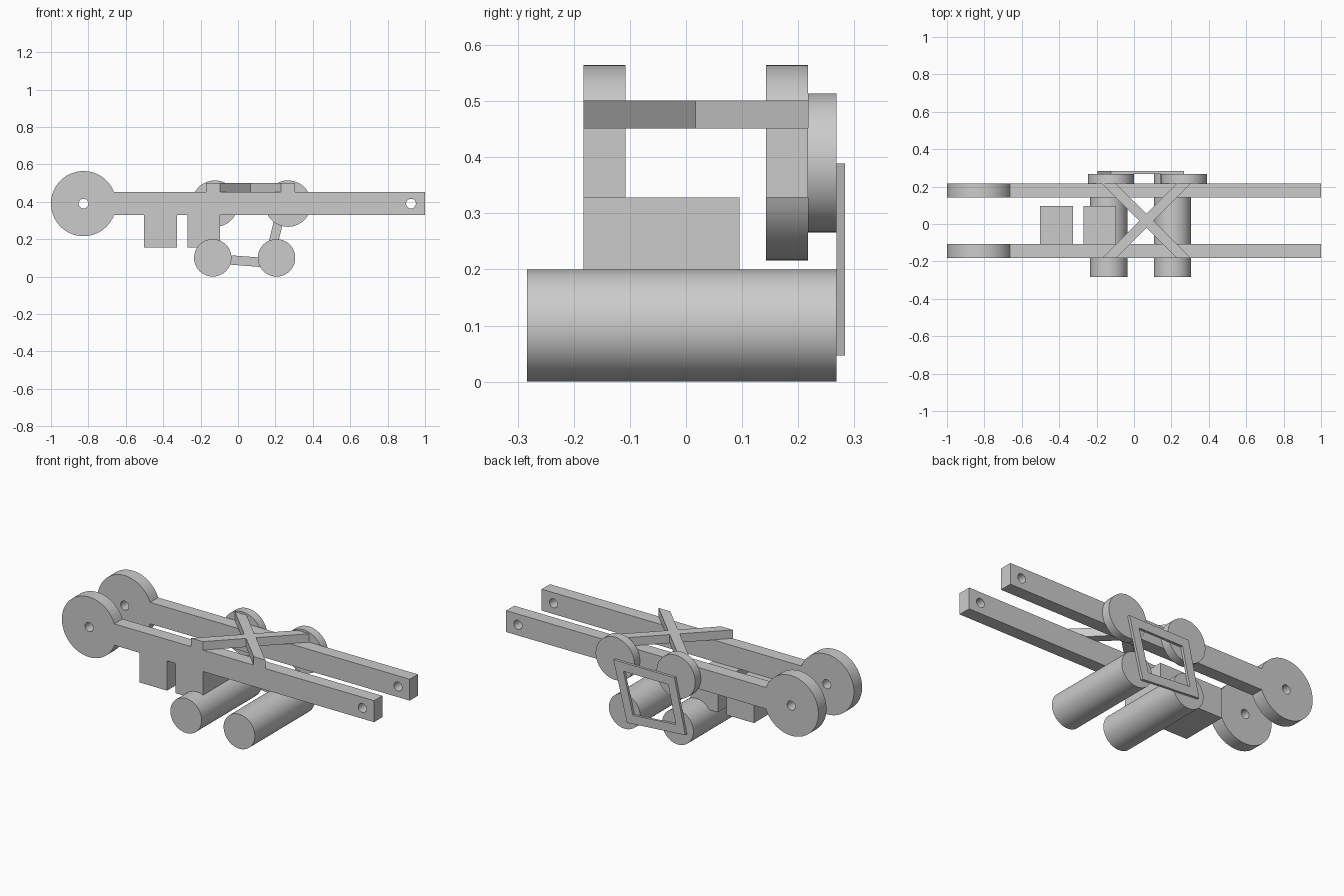
import bpy, bmesh
from math import sin, cos, asin, pi, radians
from mathutils import Matrix, Vector

cube = bpy.data.objects.get("Cube")
if cube:
    bpy.data.objects.remove(cube, do_unlink=True)

grey = bpy.data.materials.new("plain_grey")
grey.use_nodes = True
grey.diffuse_color = (0.6, 0.6, 0.6, 1)
bsdf = next(n for n in grey.node_tree.nodes if n.type == 'BSDF_PRINCIPLED')
bsdf.inputs["Base Color"].default_value = grey.diffuse_color


def arc(cx, cy, r, start=0.0, end=2 * pi, n=64):
    """Points on a circle; a full turn leaves out the repeated last point."""
    count = n if end - start > 6.28 else n + 1
    step = (end - start) / n
    return [(cx + r * cos(start + i * step), cy + r * sin(start + i * step))
            for i in range(count)]


def rect(x0, x1, y0, y1):
    return [(x0, y0), (x1, y0), (x1, y1), (x0, y1)]


def plate(name, loops, low, high, flat=False):
    """Extrude a filled outline with holes, along y, or along z when flat."""
    curve = bpy.data.curves.new(name + "_profile", 'CURVE')
    curve.dimensions = '2D'
    curve.fill_mode = 'BOTH'
    curve.extrude = (high - low) / 2
    for loop in loops:
        spline = curve.splines.new('POLY')
        spline.points.add(len(loop) - 1)
        for point, (a, b) in zip(spline.points, loop):
            point.co = (a, b, 0, 1)
        spline.use_cyclic_u = True
    temp = bpy.data.objects.new(name + "_profile", curve)
    bpy.context.collection.objects.link(temp)
    graph = bpy.context.evaluated_depsgraph_get()
    mesh = bpy.data.meshes.new_from_object(temp.evaluated_get(graph))
    bpy.data.objects.remove(temp, do_unlink=True)

    middle = (low + high) / 2
    if flat:
        place = Matrix.Translation((0, 0, middle))
    else:
        place = Matrix.Translation((0, middle, 0)) @ Matrix.Rotation(pi / 2, 4, 'X')
    bm = bmesh.new()
    bm.from_mesh(mesh)
    bmesh.ops.remove_doubles(bm, verts=bm.verts, dist=0.0001)
    bmesh.ops.transform(bm, matrix=place, verts=bm.verts)
    bmesh.ops.recalc_face_normals(bm, faces=bm.faces)
    for face in bm.faces:
        face.smooth = True
        face.material_index = 0
    bm.to_mesh(mesh)
    bm.free()
    mesh.set_sharp_from_angle(angle=radians(30))
    mesh.materials.clear()
    mesh.materials.append(grey)
    mesh.name = name
    obj = bpy.data.objects.new(name, mesh)
    bpy.context.collection.objects.link(obj)
    return obj


def inset(loop, width):
    """Move every side of a counter-clockwise outline inward."""
    pts = [Vector(p) for p in loop]
    result = []
    for i, p in enumerate(pts):
        d1 = (p - pts[i - 1]).normalized()
        d2 = (pts[(i + 1) % len(pts)] - p).normalized()
        n1, n2 = Vector((-d1.y, d1.x)), Vector((-d2.y, d2.x))
        result.append(tuple(p + (n1 + n2) * width / (1 + n1.dot(n2))))
    return result


# Two long arms, each with a round head and two pin holes
axis_z, half, head_x, head_r = 0.39, 0.062, -0.826, 0.174
join = asin(half / head_r)
outline = arc(head_x, axis_z, head_r, join, 2 * pi - join)
outline += [(1.0, axis_z - half), (1.0, axis_z + half)]
holes = [arc(x, axis_z, 0.026, n=32) for x in (head_x, 0.925)]
for name, y0, y1 in (("front_arm", -0.183, -0.108), ("back_arm", 0.143, 0.217)):
    plate(name, [outline] + holes, y0, y1)

# Blocks hanging under the front arm
for name, x0 in (("outer_block", -0.502), ("inner_block", -0.271)):
    plate(name, [rect(x0, x0 + 0.176, 0.156, axis_z - half)], -0.183, 0.095)

# Crossed brace over the arms, its ends trimmed flush with their outer sides
quarter = [(0.0375, 0), (0.238, 0.2), (0.163, 0.2), (0, 0.0375)]
upper = quarter + [(-x, y) for x, y in reversed(quarter[:-1])]
lower = [(x, -y) for x, y in reversed(upper[1:-1])]
plate("cross_brace", [[(x + 0.066, y + 0.017) for x, y in upper + lower]],
      0.451, 0.501, flat=True)

# Discs on the back arm and rollers below
for side, disc_x, roller_x in (("right", -0.123, -0.135), ("left", 0.267, 0.206)):
    plate(side + "_disc", [arc(disc_x, axis_z, 0.124)], 0.217, 0.268)
    plate(side + "_roller", [arc(roller_x, 0.1, 0.1)], -0.283, 0.268)

# Thin four-sided link frame joining discs and rollers
frame = [(-0.194, 0.075), (0.18, 0.047), (0.267, 0.389), (-0.124, 0.389)]
plate("link_frame", [frame, inset(frame, 0.05)], 0.268, 0.283)
